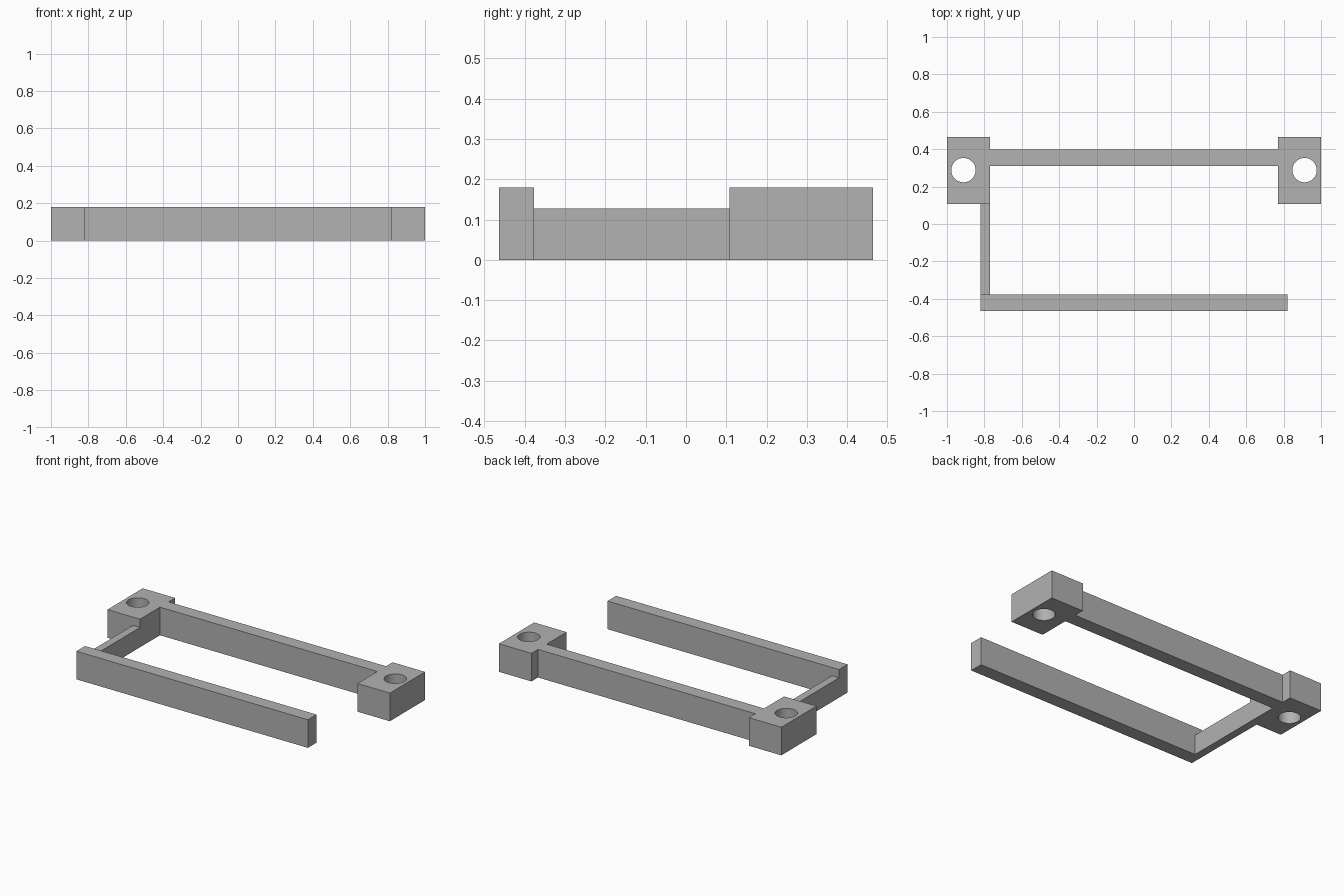
import bpy

cube = bpy.data.objects.get("Cube")
if cube:
    bpy.data.objects.remove(cube, do_unlink=True)

HEIGHT = 0.18
ARM_HEIGHT = 0.127

grey = bpy.data.materials.new("plain grey")
grey.use_nodes = True
grey.diffuse_color = (0.445, 0.445, 0.445, 1)
grey.node_tree.nodes["Principled BSDF"].inputs["Base Color"].default_value = grey.diffuse_color


def box(name, x, y, height):
    """Box standing on the ground, from (min, max) ranges in x and y."""
    bpy.ops.mesh.primitive_cube_add(size=1, location=(sum(x) / 2, sum(y) / 2, height / 2))
    obj = bpy.context.object
    obj.name = name
    obj.scale = (x[1] - x[0], y[1] - y[0], height)
    bpy.ops.object.transform_apply(location=True, rotation=False, scale=True)
    obj.data.materials.append(grey)
    return obj


def drill(obj, x, y, radius):
    """Cut a vertical round hole right through the object."""
    bpy.ops.mesh.primitive_cylinder_add(vertices=64, radius=radius, depth=1, location=(x, y, 0))
    cutter = bpy.context.object
    cutter.hide_render = True
    cutter.data.materials.append(grey)
    mod = obj.modifiers.new("bolt hole", "BOOLEAN")
    mod.operation = "DIFFERENCE"
    mod.solver = "EXACT"
    mod.object = cutter
    bpy.ops.object.select_all(action="DESELECT")
    obj.select_set(True)
    bpy.context.view_layer.objects.active = obj
    bpy.ops.object.modifier_apply(modifier=mod.name)
    bpy.data.objects.remove(cutter, do_unlink=True)
    bpy.ops.object.shade_smooth_by_angle()


# Drilled mounting blocks at both back corners
for side, name in ((-1, "right_mounting_block"), (1, "left_mounting_block")):
    block = box(name, sorted((side * 0.77, side * 1.0)), (0.108, 0.464), HEIGHT)
    drill(block, side * 0.912, 0.288, 0.065)

# Rails and the low arm joining them on one side
box("back_rail", (-0.77, 0.77), (0.31, 0.398), HEIGHT)
box("front_rail", (-0.82, 0.82), (-0.464, -0.377), HEIGHT)
box("side_arm", (-0.82, -0.77), (-0.377, 0.108), ARM_HEIGHT)
